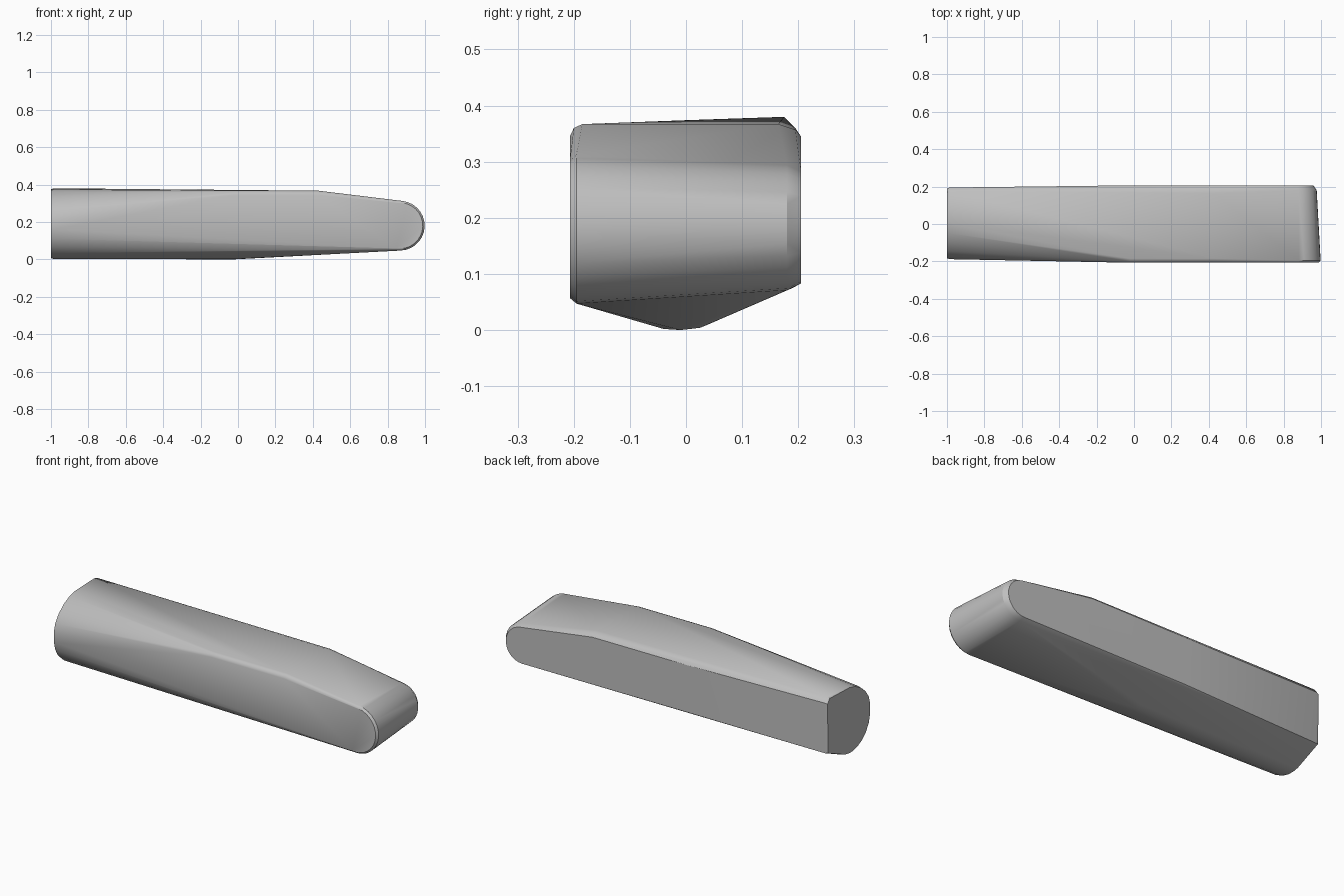
import bpy, bmesh, math

cube = bpy.data.objects.get("Cube")
if cube:
    bpy.data.objects.remove(cube)

mat = bpy.data.materials.new("plain_grey")
mat.use_nodes = True
grey = (0.52, 0.52, 0.52, 1)
mat.diffuse_color = grey
mat.node_tree.nodes["Principled BSDF"].inputs["Base Color"].default_value = grey

points = []


def section(x, profile, scale=1.0, cy=0.0, cz=0.19):
    """Cross-section at x, optionally shrunk about its middle."""
    points.extend((x, cy + (y - cy) * scale, cz + (z - cz) * scale) for y, z in profile)


def nose(y, cx, cz, r):
    """Half-round outline of the nose at depth y."""
    for i in range(17):
        a = math.radians(-100 + 195 * i / 16)
        points.append((cx + r * math.cos(a), y, cz + r * math.sin(a)))


# Butt end: flat back, rounded front, slightly softened rim
butt = [(0.19, 0.075), (0.195, 0.355), (0.175, 0.38), (0.0, 0.374), (-0.05, 0.362),
        (-0.1, 0.337), (-0.145, 0.3), (-0.175, 0.258), (-0.188, 0.21), (-0.188, 0.16),
        (-0.176, 0.11), (-0.15, 0.066), (-0.115, 0.034), (-0.075, 0.013),
        (-0.035, 0.003), (0.0, 0.002), (0.035, 0.008)]
section(-0.985, butt)
section(-1.0, butt, 0.975)

# Keel that ends halfway along, and the top edges up to the slope of the nose
section(-0.02, [(-0.04, 0.002), (-0.01, 0.0), (0.025, 0.004)])
section(-0.02, [(-0.207, 0.345), (-0.2, 0.36), (-0.185, 0.367)])
section(0.43, [(-0.207, 0.345), (-0.2, 0.36), (-0.185, 0.367),
               (0.165, 0.367), (0.195, 0.357), (0.205, 0.345)])
section(-0.15, [(0.205, 0.085), (0.205, 0.345), (0.195, 0.36)])

# Rounded nose, a little shorter and thinner at the back
nose(-0.207, 0.865, 0.18, 0.123)
nose(-0.195, 0.865, 0.18, 0.133)
nose(0.18, 0.865, 0.183, 0.112)
nose(0.205, 0.86, 0.183, 0.1)

bm = bmesh.new()
for p in points:
    bm.verts.new(p)
hull = bmesh.ops.convex_hull(bm, input=bm.verts)
junk = {v for v in hull["geom_interior"] + hull["geom_unused"]
        if isinstance(v, bmesh.types.BMVert)}
bmesh.ops.delete(bm, geom=list(junk), context='VERTS')
bmesh.ops.dissolve_limit(bm, angle_limit=math.radians(0.5), verts=bm.verts, edges=bm.edges)
bmesh.ops.recalc_face_normals(bm, faces=bm.faces)

mesh = bpy.data.meshes.new("tapered_body")
bm.to_mesh(mesh)
bm.free()
mesh.materials.append(mat)
body = bpy.data.objects.new("tapered_body", mesh)
bpy.context.collection.objects.link(body)
bpy.context.view_layer.objects.active = body
body.select_set(True)
bpy.ops.object.shade_smooth_by_angle(angle=math.radians(30))
